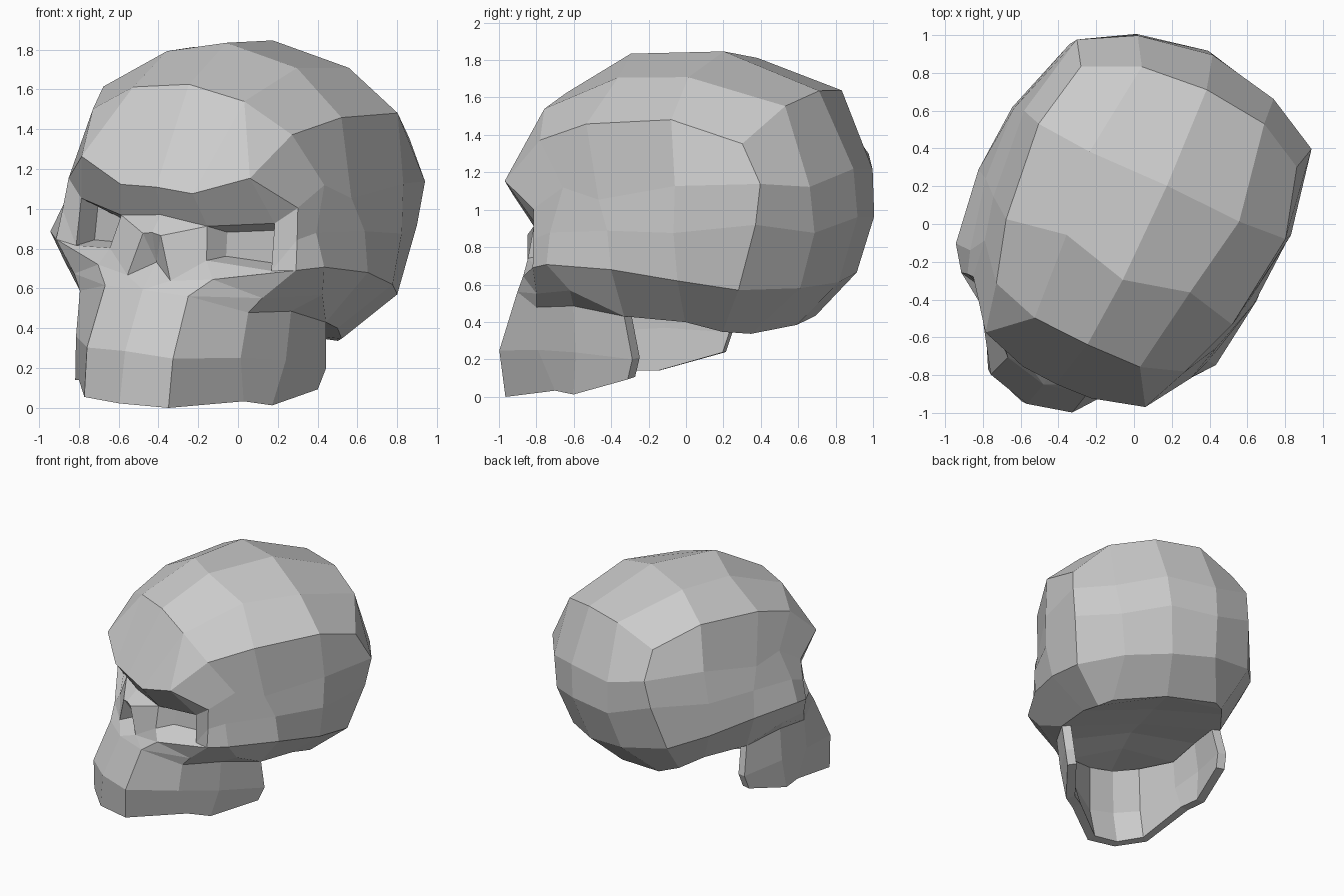
import bpy, bmesh
from mathutils import Matrix, Vector

if "Cube" in bpy.data.objects:
    bpy.data.objects.remove(bpy.data.objects["Cube"])

# Head frame: turned and tilted; u = sideways, v = backwards, w = up
u = Vector((0.9, -0.42, -0.117)).normalized()
v = Vector((0.423, 0.906, 0)).normalized()
v = (v - u * v.dot(u)).normalized()
w = u.cross(v)
FRAME = Matrix.Translation((-0.03, 0, 1)) @ Matrix((u, v, w)).transposed().to_4x4()


def strip(r, s):
    """Quads between two profiles of equal length."""
    return [(r[i], r[i + 1], s[i + 1], s[i]) for i in range(len(r) - 1)]


def mirrored_object(name, faces, closed):
    """Build half from polygons, mirror it, weld it and put it in the head frame."""
    bm = bmesh.new()
    for f in faces:
        for side in (1, -1):
            pts = [Vector((p[0] * side, p[1], p[2])) for p in f][::side]
            bm.faces.new([bm.verts.new(p) for p in pts])
    bmesh.ops.remove_doubles(bm, verts=bm.verts, dist=0.002)
    if closed:
        bmesh.ops.recalc_face_normals(bm, faces=bm.faces)
    me = bpy.data.meshes.new(name)
    bm.to_mesh(me)
    bm.free()
    ob = bpy.data.objects.new(name, me)
    bpy.context.collection.objects.link(ob)
    ob.matrix_world = FRAME
    return ob


# Vault profiles, brow over crown to nape: midline, shoulder, temple line
mid = [(0, b, c) for b, c in ((-.93, .11), (-.67, .63), (-.28, .84), (.27, .852), (.82, .64),
                              (1.0, .22), (1.01, -.04), (.88, -.39), (.62, -.62))]
shoulder = [(.2, -.92, .1), (.31, -.66, .58), (.363, -.19, .755), (.44, .26, .765), (.36, .785, .6),
            (.4, .925, .17), (.38, .93, -.08), (.36, .82, -.38), (.41, .54, -.62)]
temple = [(.47, -.84, .21), (.556, -.58, .44), (.665, -.25, .54), (.726, .28, .57), (.635, .65, .43),
          (.69, .77, .22), (.69, .73, 0), (.68, .605, -.353), (.49, .41, -.6)]

# Side profiles, eye corner to back, down to the cheek arch and skull base
side_hi = [(.64, -.6, .08), (.68, -.4, .2), (.73, -.17, .14), (.785, .31, .22), temple[5]]
side_lo = [(.655, -.6, -.08), (.7, -.48, -.04), (.79, -.1, -.02), (.81, .3, -.03), temple[6]]
arch = [(.67, -.607, -.233), (.765, -.48, -.205), (.82, -.075, -.226), (.79, .3, -.29), temple[7]]
rim = [(.525, -.66, -.39), (.72, -.37, -.35), (.63, -.1, -.5), (.55, .22, -.54), temple[8]]
under = [(.47, -.69, -.47), (.58, -.42, -.45)] + rim[2:]
base = [(0, b, c) for b, c in ((-.6, -.4), (-.35, -.4), (-.1, -.46), (.25, -.53), (.62, -.62))]

brow_low = (shoulder[0], temple[0], shoulder[1])
brow_high = (temple[0], temple[1], shoulder[1])
skull = strip(mid, shoulder) + [brow_low, brow_high] + strip(shoulder[1:], temple[1:])
for r, s in ((temple[:5], side_hi), (side_hi, side_lo), (side_lo, arch), (arch, rim),
             (rim[:2], under[:2]), (under, base)):
    skull += strip(r, s)
skull += [(rim[1], under[1], rim[2]), (mid[8], shoulder[8], temple[8])]

# Face landmarks: eye rim corners, nose opening, cheek
nasion = (0, -.84, -.03)
in_top, out_top = (.24, -.79, -.06), (.54, -.64, -.01)
out_low, in_low = (.545, -.63, -.25), (.27, -.82, -.23)
nose_side, nose_low = (.05, -.92, -.13), (.12, -.9, -.35)
nose_top, nose_base, nose_deep = (0, -.92, -.12), (0, -.96, -.41), (0, -.83, -.27)
cheek, lip = (.32, -.83, -.32), (.232, -.91, -.415)

skull += [
    (mid[0], shoulder[0], in_top, nasion), (shoulder[0], temple[0], out_top, in_top),
    (temple[0], side_hi[0], out_top), (side_hi[0], side_lo[0], out_low, out_top),
    (side_lo[0], arch[0], out_low), (arch[0], cheek, in_low, out_low),
    (arch[0], rim[0], cheek), (nasion, in_top, nose_side, nose_top),
    (in_top, in_low, nose_low, nose_side), (in_low, cheek, nose_low),
    (nose_top, nose_side, nose_deep), (nose_side, nose_low, nose_deep),
    (nose_low, nose_base, nose_deep),
    (nose_base, nose_low, lip), (nose_low, cheek, lip), (cheek, rim[0], lip),
    (rim[0], under[0], lip), (nose_base, lip, under[0], base[0]),
]

# Eye sockets: rim pulled in and pushed back
eye = [in_top, out_top, out_low, in_low]
centre = (.42, -.72, -.14)
deep = [(centre[0] + (p[0] - centre[0]) * .7, p[1] + .13, centre[2] + (p[2] - centre[2]) * .7)
        for p in eye]
skull += strip(eye + eye[:1], deep + deep[:1]) + [tuple(deep)]
mirrored_object("skull", skull, True)

# Jaw: horseshoe wall of three profiles, centre to back, with thickness
jaw_rows = [
    [nose_base, lip] + under[:3],
    [(0, -1.09, -.72), (.24, -1.03, -.73), (.46, -.7, -.7), (.58, -.42, -.7), (.64, -.06, -.73)],
    [(0, -1.09, -.985), (.235, -1.01, -.98), (.46, -.61, -.92), (.55, -.46, -.93), (.625, -.1, -.84)],
]
jaw = [f[::-1] for r, s in zip(jaw_rows, jaw_rows[1:]) for f in strip(r, s)]
jaw_ob = mirrored_object("jaw", jaw, False)
wall = jaw_ob.modifiers.new("wall", 'SOLIDIFY')
wall.thickness = 0.07
wall.offset = -1
